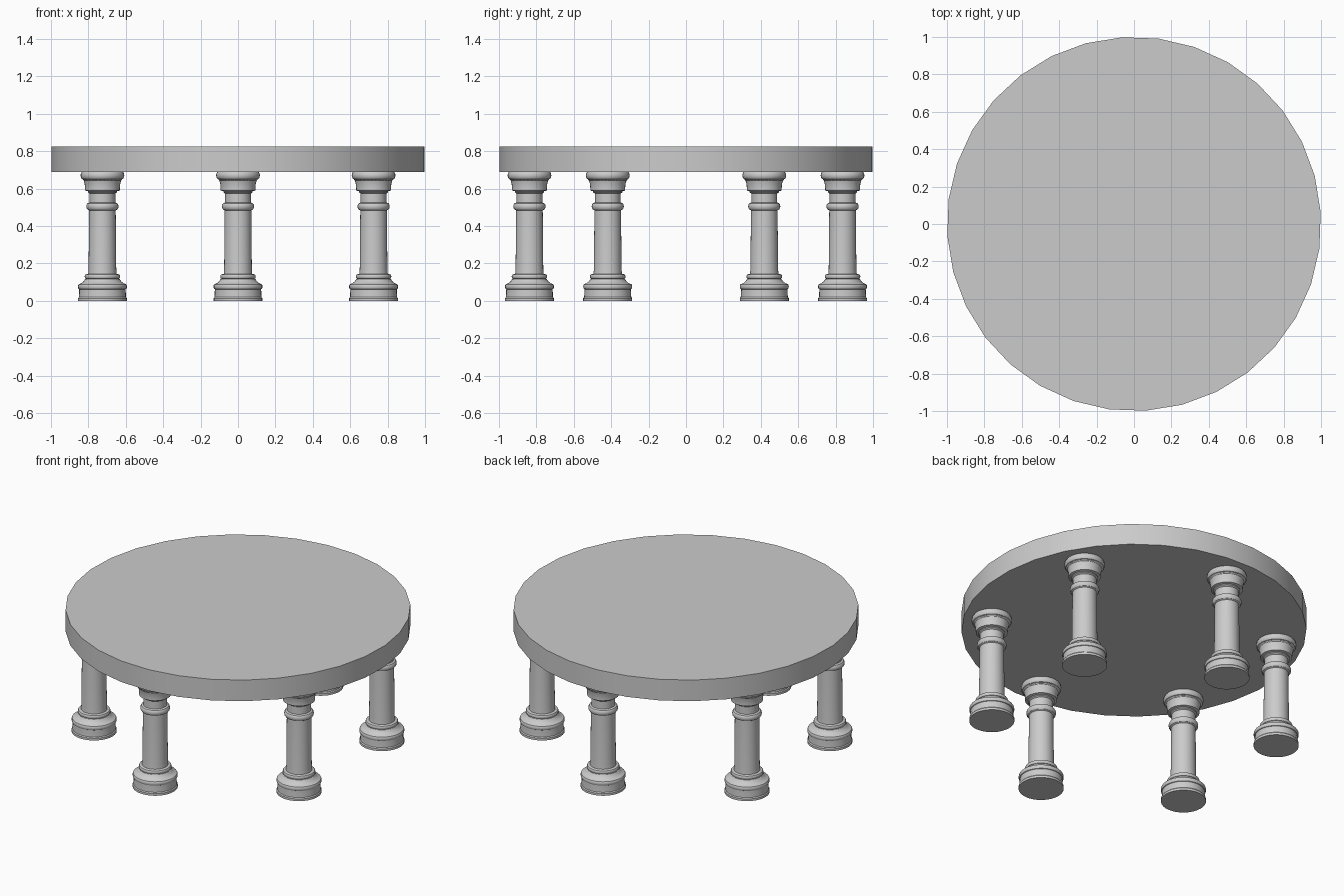
import bpy
import bmesh
from math import cos, sin, radians, tau

cube = bpy.data.objects.get("Cube")
if cube:
    bpy.data.objects.remove(cube, do_unlink=True)

# One plain stone colour
stone = bpy.data.materials.new("grey_stone")
stone.use_nodes = True
colour = (0.6, 0.6, 0.6, 1)
stone.diffuse_color = colour
stone.node_tree.nodes["Principled BSDF"].inputs["Base Color"].default_value = colour


def lathe(name, profile, sides, turn=0.0, location=(0, 0, 0)):
    """Closed solid of revolution from (radius, height) points."""
    bm = bmesh.new()
    rings = []
    for r, z in profile:
        angles = [turn + tau * i / sides for i in range(sides)]
        rings.append([bm.verts.new((r * cos(a), r * sin(a), z)) for a in angles])
    for low, high in zip(rings, rings[1:]):
        for i in range(sides):
            j = (i + 1) % sides
            bm.faces.new((low[i], low[j], high[j], high[i]))
    bm.faces.new(rings[0][::-1])
    bm.faces.new(rings[-1])
    mesh = bpy.data.meshes.new(name)
    bm.to_mesh(mesh)
    bm.free()
    mesh.materials.append(stone)
    obj = bpy.data.objects.new(name, mesh)
    obj.location = location
    bpy.context.collection.objects.link(obj)
    bpy.ops.object.select_all(action="DESELECT")
    obj.select_set(True)
    bpy.context.view_layer.objects.active = obj
    bpy.ops.object.shade_smooth_by_angle(angle=radians(32))
    return obj


def bulge(r, z0, z1, depth, steps=6):
    """Rounded moulding swelling out from radius r."""
    return [(r + depth * sin(tau / 2 * i / steps), z0 + (z1 - z0) * (1 - cos(tau / 2 * i / steps)) / 2)
            for i in range(steps + 1)]


# Round slab top
lathe("table_top", [(1, 0.69), (1, 0.825)], 32, radians(3.65))

# Column profile: plinth, base mouldings, shaft, neck ring, capital
column = [(0.131, 0), (0.131, 0.014), (0.126, 0.02), (0.124, 0.06)]
column += bulge(0.124, 0.062, 0.09, 0.007)
column += [(0.112, 0.095), (0.1, 0.105), (0.093, 0.116)]
column += bulge(0.088, 0.118, 0.142, 0.007)
column += [(0.076, 0.144), (0.074, 0.17), (0.071, 0.484)]
column += bulge(0.074, 0.486, 0.524, 0.012)
column += [(0.069, 0.526), (0.069, 0.574), (0.078, 0.58), (0.078, 0.586), (0.093, 0.59), (0.093, 0.6),
           (0.095, 0.625), (0.1, 0.643), (0.106, 0.648)]
column += bulge(0.104, 0.65, 0.692, 0.013)

# Ring of six columns
for k in range(6):
    a = radians(30 + 60 * k)
    lathe(f"column_{k + 1}", column, 32, 0, (0.837 * cos(a), 0.837 * sin(a), 0))
